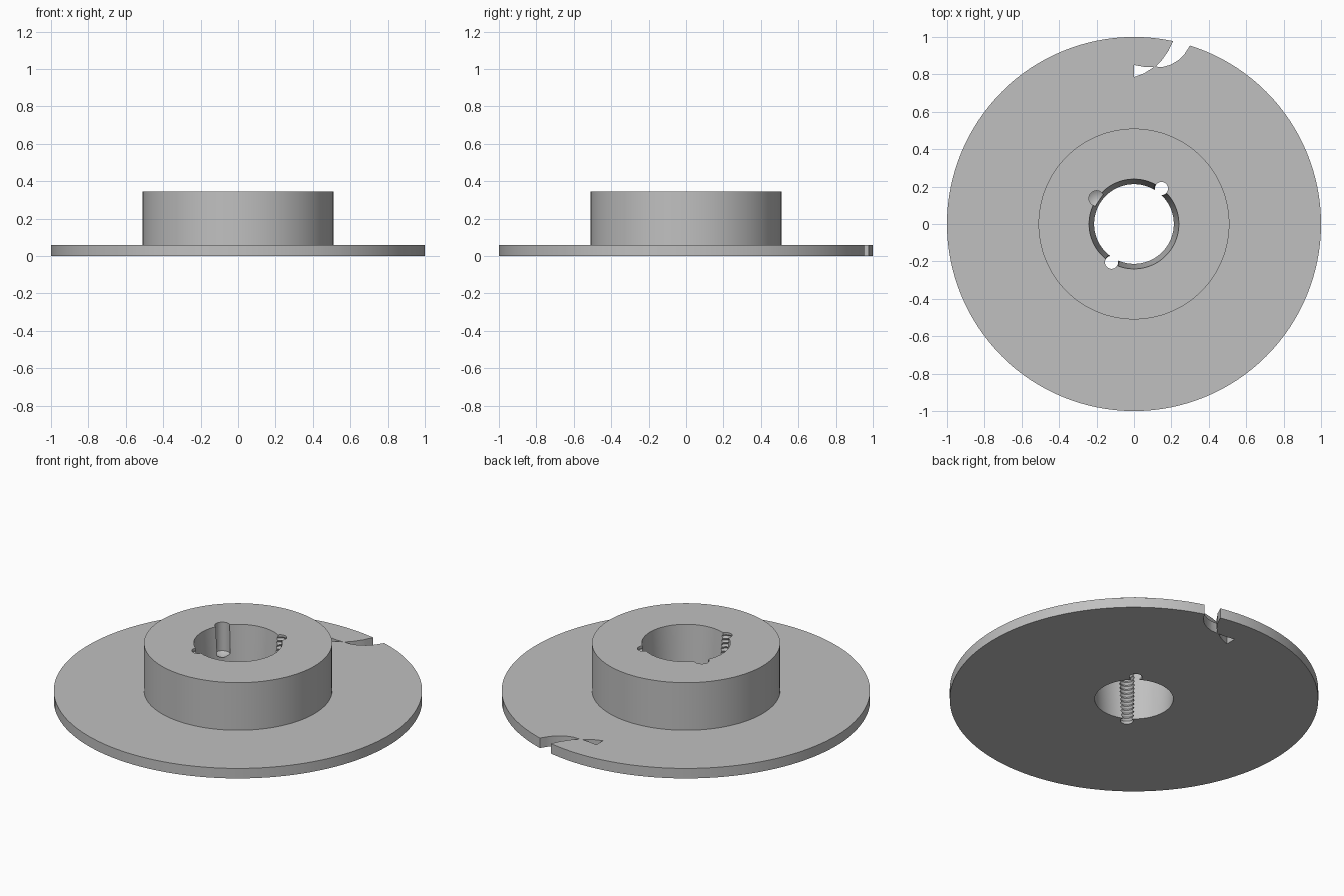
import bpy, bmesh, math
from mathutils import Vector

if "Cube" in bpy.data.objects:
    bpy.data.objects.remove(bpy.data.objects["Cube"], do_unlink=True)

HEIGHT, FLANGE = 0.345, 0.06

steel = bpy.data.materials.new("grey_steel")
steel.use_nodes = True
steel.diffuse_color = (0.53, 0.53, 0.53, 1)
steel.node_tree.nodes["Principled BSDF"].inputs["Base Color"].default_value = (0.53, 0.53, 0.53, 1)


def finish(name, bm, location=(0, 0, 0)):
    bmesh.ops.recalc_face_normals(bm, faces=bm.faces)
    mesh = bpy.data.meshes.new(name)
    bm.to_mesh(mesh)
    bm.free()
    mesh.materials.append(steel)
    obj = bpy.data.objects.new(name, mesh)
    obj.location = location
    bpy.context.collection.objects.link(obj)
    return obj


def lathe(name, profile, steps, closed=False, location=(0, 0, 0)):
    """Revolve (radius, height) points around the vertical axis."""
    bm = bmesh.new()
    verts = [bm.verts.new((r, 0, z)) for r, z in profile]
    edges = [bm.edges.new(pair) for pair in zip(verts, verts[1:])]
    if closed:
        edges.append(bm.edges.new((verts[-1], verts[0])))
    bmesh.ops.spin(bm, geom=verts + edges, cent=(0, 0, 0), axis=(0, 0, 1),
                   angle=math.tau, steps=steps)
    bmesh.ops.remove_doubles(bm, verts=bm.verts, dist=1e-5)
    return finish(name, bm, location)


def prism(name, outline, low, high):
    bm = bmesh.new()
    face = bm.faces.new([bm.verts.new((x, y, low)) for x, y in outline])
    grown = bmesh.ops.extrude_face_region(bm, geom=[face])["geom"]
    bmesh.ops.translate(bm, vec=(0, 0, high - low),
                        verts=[v for v in grown if isinstance(v, bmesh.types.BMVert)])
    return finish(name, bm)


# Flange, hub and tapered bore in one turned body
body = lathe("flanged_hub", [(0.213, 0), (1, 0), (1, FLANGE), (0.51, FLANGE),
                             (0.51, HEIGHT), (0.24, HEIGHT)], 128, closed=True)

# Threaded holes straddling the bore wall
MINOR, MAJOR, PITCH = 0.035, 0.043, 0.025
thread = [(0, -0.05), (MINOR, -0.05), (MINOR, 0.004)]
for i in range(13):
    z = 0.01 + i * PITCH
    thread += [(MAJOR, z + PITCH * 0.5), (MINOR, z + PITCH)]
thread += [(MINOR, HEIGHT + 0.05), (0, HEIGHT + 0.05)]
cutters = [lathe("threaded_hole_cutter", thread, 24, location=(x, y, 0))
           for x, y in ((0.147, 0.19), (-0.12, -0.205))]

# Plain blind hole with a drilled point
cutters.append(lathe("blind_hole_cutter",
                     [(0, 0.15), (0.041, 0.174), (0.041, 0.4), (0, 0.4)],
                     32, location=(-0.2, 0.137, 0)))

# Curved rim notch, pinched where its two edges cross
cutters.append(prism("rim_notch_cutter", [
    (0.115, 0.841), (0.15, 0.877), (0.185, 0.927), (0.21, 0.98), (0.235, 1.05),
    (0.345, 1.05), (0.3, 0.955), (0.27, 0.908), (0.235, 0.874), (0.195, 0.851),
    (0.155, 0.84)], -0.05, 0.1))
cutters.append(prism("notch_tail_cutter", [
    (0, 0.785), (0.055, 0.806), (0.105, 0.838), (0.055, 0.84), (0, 0.85)], -0.05, 0.1))

# Cut everything, then drop the cutters
bpy.ops.object.select_all(action="DESELECT")
bpy.context.view_layer.objects.active = body
body.select_set(True)
for cutter in cutters:
    cutter.hide_render = True
    mod = body.modifiers.new("cut", "BOOLEAN")
    mod.operation, mod.solver, mod.object = "DIFFERENCE", "EXACT", cutter
    bpy.ops.object.modifier_apply(modifier=mod.name)
    bpy.data.objects.remove(cutter, do_unlink=True)

bpy.ops.object.shade_smooth_by_angle(angle=math.radians(25))
